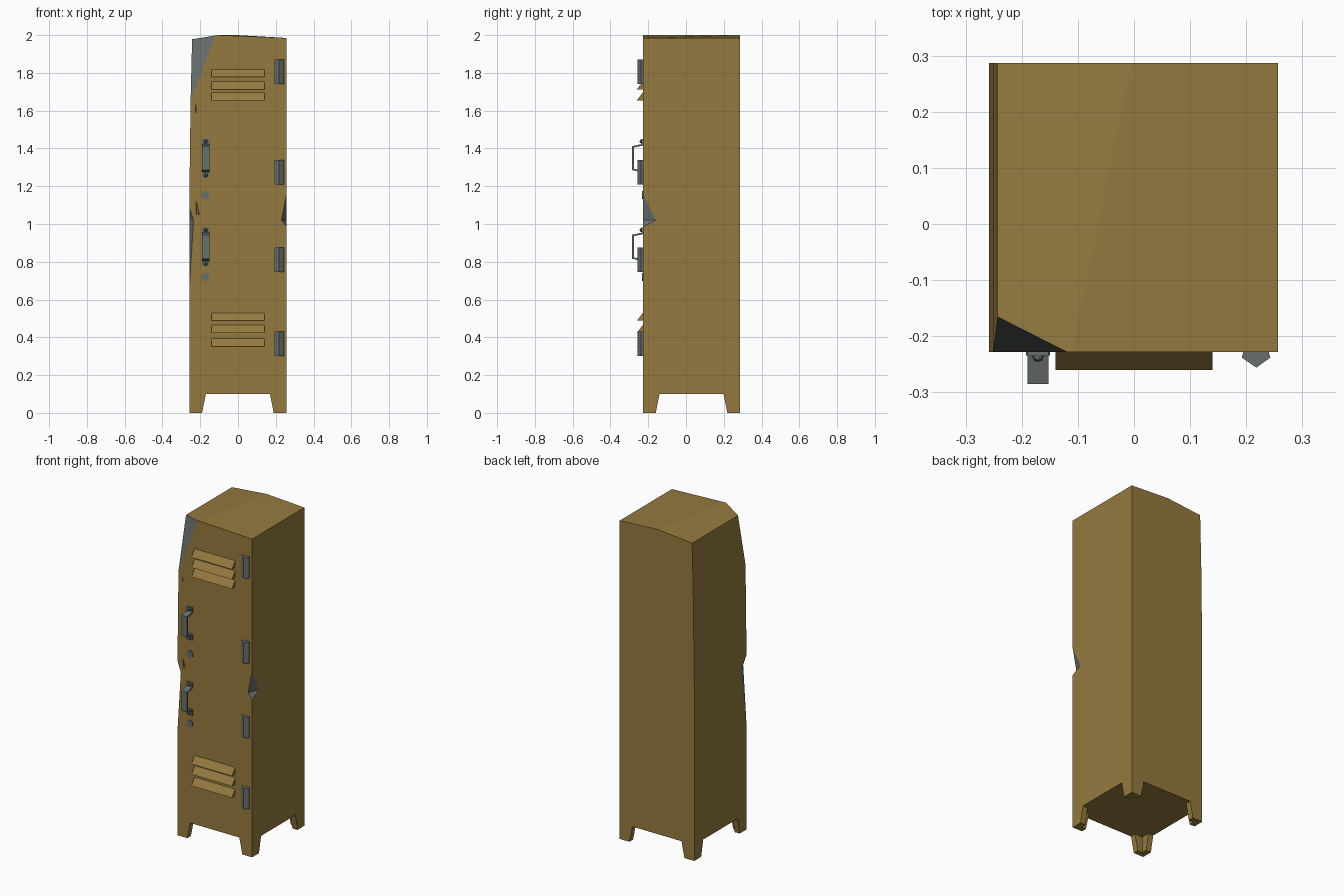
import bpy, bmesh, math
from mathutils import Vector

if "Cube" in bpy.data.objects:
    bpy.data.objects.remove(bpy.data.objects["Cube"])

def material(name, col):
    m = bpy.data.materials.new(name)
    m.diffuse_color = (*col, 1)
    m.use_nodes = True
    m.node_tree.nodes["Principled BSDF"].inputs["Base Color"].default_value = m.diffuse_color
    return m

GOLD = material("ochre_paint", (0.30, 0.195, 0.050))
GREY = material("bare_steel", (0.140, 0.162, 0.155))
L, R, F, B = -0.258, 0.257, -0.228, 0.287

def finish(name, bm, *mats):
    bmesh.ops.recalc_face_normals(bm, faces=bm.faces[:])
    me = bpy.data.meshes.new(name)
    bm.to_mesh(me)
    bm.free()
    ob = bpy.data.objects.new(name, me)
    bpy.context.collection.objects.link(ob)
    for m in mats:
        me.materials.append(m)
    return ob

def loft(name, a, b, *mats, tri=False):
    """Solid between two matching outlines."""
    bm = bmesh.new()
    va = [bm.verts.new(p) for p in a]
    vb = [bm.verts.new(p) for p in b]
    n = len(a)
    bm.faces.new(va)
    bm.faces.new(vb[::-1])
    for i in range(n):
        j = (i + 1) % n
        bm.faces.new((va[i], vb[i], vb[j], va[j]))
    if tri:
        bmesh.ops.triangulate(bm, faces=[f for f in bm.faces if len(f.verts) == 4])
    return finish(name, bm, *mats)

def hull(name, pts):
    bm = bmesh.new()
    for p in pts:
        bm.verts.new(p)
    bmesh.ops.convex_hull(bm, input=bm.verts[:])
    ob = finish(name, bm, GOLD)
    ob.hide_render = True
    return ob

def chip(a, b, c, d, out):
    """Wedge cutter: two facets meeting along line b-c."""
    a, b, c, d = map(Vector, (a, b, c, d))
    return hull("chip_cutter", [a, b + (b - c), c + (c - b), d, out])

# Cabinet: slightly bent left side and crooked top crease
def outline(y, crease):
    return [(x, y, z) for x, z in ((L, .1), (L, 1.1), (-.251, 1.65), (-.243, 1.978),
                                   (crease, 2.0), (R, 1.985), (R, .1))]
body = loft("cabinet", outline(F, -.11), outline(B, -.005), GOLD, GREY, tri=True)

# Damage: chipped edges and small dents in the door
cutters = [
    chip((R, F, 1.16), (.23, F, 1.02), (R, -.16, 1.02), (R, F, .985), (.30, -.27, 1.07)),
    chip((L, F, 1.09), (-.235, F, 1.02), (L, -.17, 1.02), (L, F, .65), (-.30, -.27, .95)),
    chip((-.12, F, 1.9985), (-.225, F, 1.96), (-.243, -.19, 1.978), (-.251, F, 1.65),
         (-.27, -.26, 2.03)),
    hull("dent_cutter", [(-.222, -.23, 1.13), (-.222, -.23, 1.05), (-.2, -.23, 1.05), (-.219, -.215, 1.06)]),
    hull("dent_cutter", [(-.225, -.23, 1.65), (-.225, -.23, 1.58), (-.219, -.23, 1.6), (-.223, -.218, 1.6)]),
]
for c in cutters:
    mod = body.modifiers.new("cut", 'BOOLEAN')
    mod.operation, mod.solver, mod.object = 'DIFFERENCE', 'EXACT', c
bpy.context.view_layer.update()
dg = bpy.context.evaluated_depsgraph_get()
cut = bpy.data.meshes.new_from_object(body.evaluated_get(dg))
body.modifiers.clear()
body.data = cut
for c in cutters:
    bpy.data.objects.remove(c)
cut.materials.clear()
cut.materials.append(GOLD)
cut.materials.append(GREY)
# Bare metal on the chipped (diagonal) faces at the cabinet edges
for p in cut.polygons:
    diag = abs(p.normal.x) > .15 and abs(p.normal.y) > .15
    edge = max(abs(cut.vertices[v].co.x) for v in p.vertices) > .235
    p.material_index = int(diag and edge)

# Angle-profile feet, flaring upward
def foot_outline(x, y, sx, sy, w, z, t=.035):
    return [(x + sx * u, y + sy * v, z) for u, v in
            ((0, 0), (w, 0), (w, t), (t, t), (t, w), (0, w))]
for x, sx in ((L, 1), (R, -1)):
    for y, sy in ((F, 1), (B, -1)):
        loft("foot", foot_outline(x, y, sx, sy, .068, 0),
             foot_outline(x, y, sx, sy, .088, .1), GOLD)

# Wedge-shaped vent louvres
for z in (1.777, 1.713, 1.655, .488, .424, .352):
    prof = ((F, z), (F - .032, z), (F, z + .042))
    loft("louvre", [(-.14, y, h) for y, h in prof], [(.14, y, h) for y, h in prof], GOLD)

# Hinges
hinge = ((.195, F), (.192, -.238), (.218, -.256), (.243, -.238), (.240, F))
for z in (1.74, 1.21, .745, .30):
    loft("hinge", [(x, y, z) for x, y in hinge], [(x, y, z + .13) for x, y in hinge], GREY)

# Handles with rivets, and lock discs below
handle = ((F, .205), (-.235, .205), (-.235, .178), (-.285, .167), (-.285, .04), (-.235, .029),
          (-.235, 0), (F, 0), (F, .037), (-.276, .047), (-.276, .160), (F, .170))
for z, lock in ((1.245, 1.153), (.776, .72)):
    loft("handle", [(-.190, y, z + h) for y, h in handle],
         [(-.152, y, z + h) for y, h in handle], GREY)
    for h in (.013, .192):
        bm = bmesh.new()
        bmesh.ops.create_uvsphere(bm, u_segments=8, v_segments=4, radius=.011)
        bmesh.ops.translate(bm, verts=bm.verts[:], vec=(-.171, -.235, z + h))
        finish("rivet", bm, GREY)
    ring = [(-.171 + .023 * math.cos(a), .023 * math.sin(a) + lock)
            for a in (math.pi / 8 + i * math.pi / 4 for i in range(8))]
    loft("lock_disc", [(x, F + .002, h) for x, h in ring], [(x, F - .006, h) for x, h in ring], GREY)
